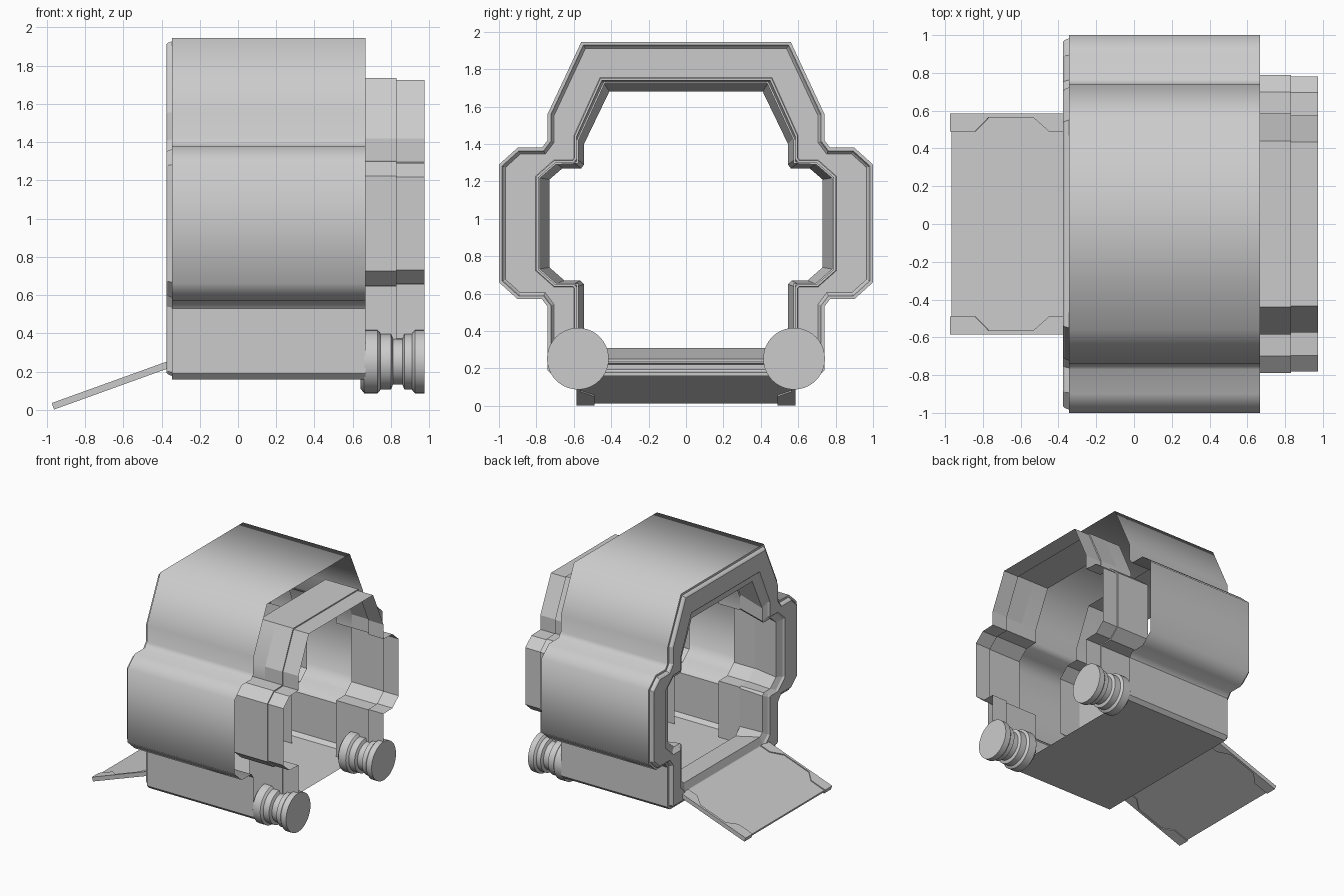
import bpy, bmesh, math
from mathutils import Vector

cube = bpy.data.objects.get("Cube")
if cube:
    bpy.data.objects.remove(cube)

grey = bpy.data.materials.new("plain grey")
grey.use_nodes = True
grey.diffuse_color = (0.6, 0.6, 0.6, 1)
grey.node_tree.nodes["Principled BSDF"].inputs["Base Color"].default_value = (0.6, 0.6, 0.6, 1)


def finish(bm, name):
    bmesh.ops.recalc_face_normals(bm, faces=bm.faces)
    mesh = bpy.data.meshes.new(name)
    bm.to_mesh(mesh)
    bm.free()
    mesh.materials.append(grey)
    obj = bpy.data.objects.new(name, mesh)
    bpy.context.collection.objects.link(obj)
    return obj


def smooth(obj, degrees):
    bpy.context.view_layer.objects.active = obj
    obj.select_set(True)
    bpy.ops.object.shade_smooth_by_angle(angle=math.radians(degrees))
    obj.select_set(False)


def mirrored(half):
    """Full outline from the +y half, running clockwise from the top."""
    return half + [(-y, z) for y, z in reversed(half)]


def inset(loop, d):
    """Move every side of a closed outline inward by d."""
    pts = [Vector(p) for p in loop]
    out = []
    for i, p in enumerate(pts):
        a = (p - pts[i - 1]).normalized()
        b = (pts[(i + 1) % len(pts)] - p).normalized()
        na, nb = Vector((a.y, -a.x)), Vector((b.y, -b.x))
        out.append(tuple(p + (na + nb) * (d / (1 + na.dot(nb)))))
    return out


def loft(name, sections, closed=True):
    """Skin a row of outlines, each given as (x, outline)."""
    bm = bmesh.new()
    rings = [[bm.verts.new((x, y, z)) for y, z in loop] for x, loop in sections]
    for r, s in zip(rings, rings[1:]):
        n = len(r)
        for i in range(n if closed else n - 1):
            j = (i + 1) % n
            bm.faces.new((r[i], r[j], s[j], s[i]))
    return finish(bm, name)


outer = mirrored([(.56, 1.945), (.74, 1.56), (.74, 1.42), (.77, 1.38), (.90, 1.38),
                  (1, 1.29), (1, .66), (.90, .57), (.77, .57), (.74, .53),
                  (.74, .19), (.71, .16)])
opening = mirrored([(.45, 1.74), (.585, 1.44), (.585, 1.32), (.60, 1.30), (.70, 1.30),
                    (.79, 1.22), (.79, .73), (.70, .65), (.60, .65), (.585, .635),
                    (.585, .31), (.525, .25)])
doorway = mirrored([(.41, 1.68), (.545, 1.40), (.545, 1.29), (.56, 1.27), (.66, 1.27),
                    (.73, 1.21), (.73, .74), (.65, .67), (.565, .67), (.545, .65),
                    (.545, .34), (.515, .31)])

# Thin outer shell, soft above the lower side walls
shell = loft("outer_shell", [(.667, outer), (-.345, outer)])
for poly in shell.data.polygons:
    poly.use_smooth = poly.center.z > .5

# Entry frame with stepped rim and tapered lip
loft("entry_frame", [
    (-.345, outer), (-.345, inset(outer, .017)), (-.365, inset(outer, .025)),
    (-.375, inset(outer, .035)), (-.375, inset(opening, -.015)),
    (-.36, opening), (-.34, doorway),
    (-.10, opening), (-.10, inset(opening, -.012))])


def arch(foot_z):
    """Open outline of the inner passage, standing on two legs."""
    half = [(.44, 1.735), (.585, 1.42), (.585, 1.305), (.70, 1.30), (.79, 1.222),
            (.79, .727), (.70, .648), (.585, .645), (.585, foot_z)]
    full = mirrored(half)
    return full[len(half):] + full[:len(half)]


# Inner arches behind the entry lip and at the open end
for name, x0, x1 in (("entry_arch", -.10, .10), ("rear_arch", .52, .667)):
    smooth(loft(name, [(x0, arch(.165)), (x1, arch(.165))], closed=False), 30)

# Two-step collar beyond the shell, without a bottom bar
wide = arch(.30)
small = inset(wide, .01)
small[0], small[-1] = (-.575, .30), (.575, .30)
loft("rear_collar", [(.667, wide), (.83, wide), (.83, small), (.975, small)], closed=False)

# Grooved feet turned around the x axis
foot_profile = [(.64, 0), (.64, .14), (.66, .165), (.73, .165), (.74, .155), (.745, .145),
                (.80, .145), (.81, .12), (.86, .12), (.87, .145), (.91, .145),
                (.915, .155), (.925, .165), (.975, .165), (.975, 0)]
for side, name in ((-1, "right_foot"), (1, "left_foot")):
    bm = bmesh.new()
    verts = [bm.verts.new((x, 0, r)) for x, r in foot_profile]
    edges = [bm.edges.new(pair) for pair in zip(verts, verts[1:])]
    bmesh.ops.spin(bm, geom=verts + edges, cent=(0, 0, 0), axis=(1, 0, 0),
                   angle=math.tau, steps=40, use_merge=True)
    bmesh.ops.remove_doubles(bm, verts=bm.verts, dist=.0005)
    bmesh.ops.translate(bm, verts=bm.verts, vec=(0, side * .578, .252))
    smooth(finish(bm, name), 30)


# Sloping entry ramp: u runs down the slope, v across it
start, end = Vector((-.36, 0, .238)), Vector((-.962, 0, .021))
slope = end - start
across = Vector((0, 1, 0))
up = across.cross(slope).normalized()


def ramp_plate(name, outline, half_thick):
    bm = bmesh.new()
    low, high = [[bm.verts.new(start + slope * u + across * v + up * s)
                  for u, v in outline] for s in (-half_thick, half_thick)]
    bm.faces.new(low)
    bm.faces.new(high)
    for i in range(len(outline)):
        j = (i + 1) % len(outline)
        bm.faces.new((low[i], low[j], high[j], high[i]))
    return finish(bm, name)


ramp_plate("ramp_panel", [(0, -.58), (1, -.58), (1, .58), (0, .58)], .010)
rail = [(0, .585), (0, .49), (.14, .49), (.28, .565), (.67, .565),
        (.79, .49), (1.01, .49), (1.01, .585)]
for side, name in ((-1, "ramp_right_rail"), (1, "ramp_left_rail")):
    ramp_plate(name, [(u, side * v) for u, v in rail], .018)
